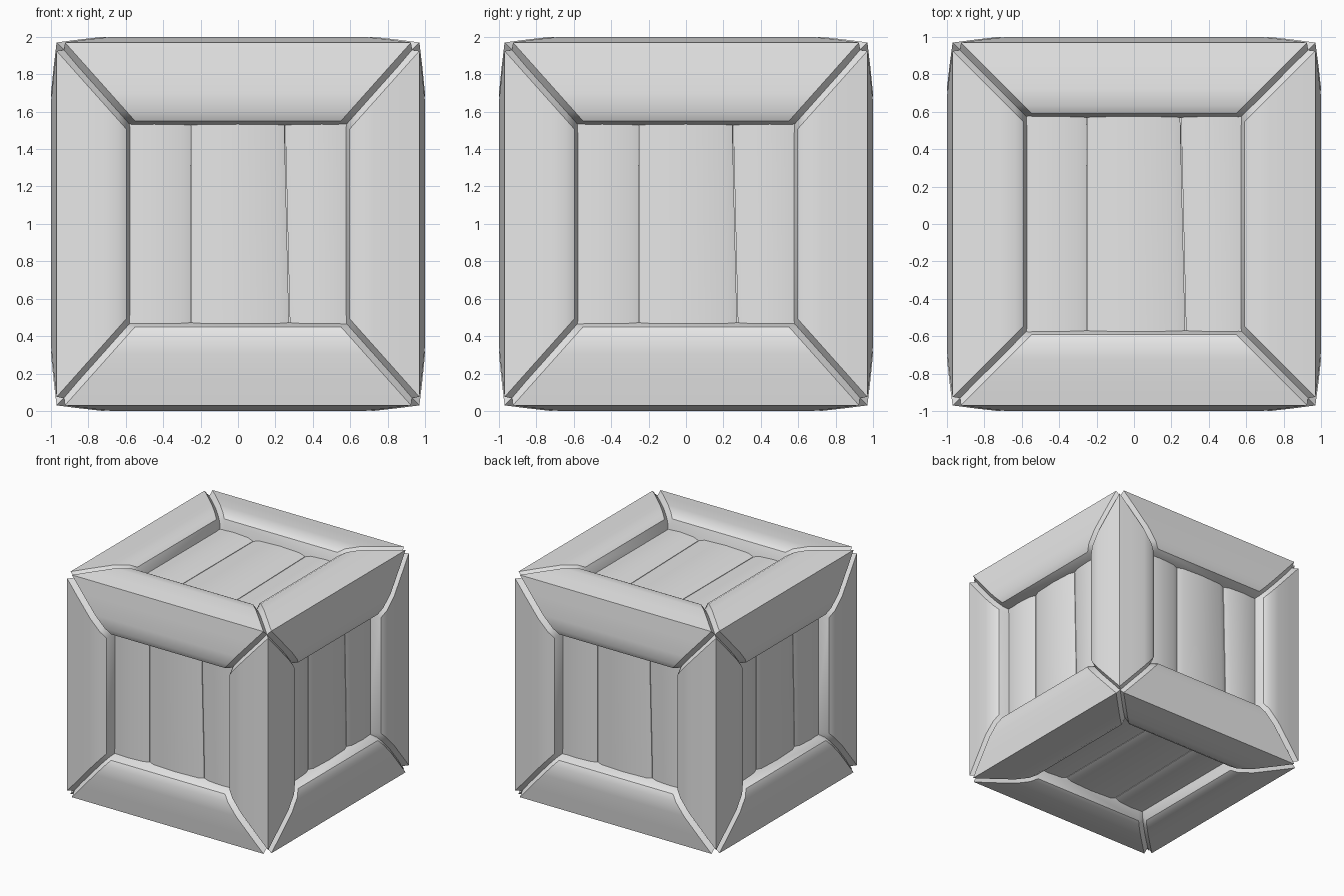
import bpy, bmesh, math
from mathutils import Vector

cube = bpy.data.objects.get("Cube")
if cube:
    bpy.data.objects.remove(cube, do_unlink=True)

grey = bpy.data.materials.new("plain_grey")
grey.use_nodes = True
colour = (0.8, 0.8, 0.8, 1)
grey.diffuse_color = colour
grey.node_tree.nodes["Principled BSDF"].inputs["Base Color"].default_value = colour

CORNER = 0.97                  # sharp outer edge of the frame
MID = Vector((0, 0, 1))
AXES = [Vector((1, 0, 0)), Vector((0, 1, 0)), Vector((0, 0, 1))]
# One beam face: (fraction across the width, height from the crate centre)
BEAM = [(0.3, 0.985), (0.65, 1.0), (0.88, 0.99), (1.0, 0.965), (1.06, 0.84)]


def finish(name, bm):
    bmesh.ops.recalc_face_normals(bm, faces=bm.faces)
    mesh = bpy.data.meshes.new(name)
    bm.to_mesh(mesh)
    bm.free()
    mesh.materials.append(grey)
    mesh.shade_smooth()
    mesh.set_sharp_from_angle(angle=math.radians(35))
    obj = bpy.data.objects.new(name, mesh)
    bpy.context.collection.objects.link(obj)


def loft(name, rings):
    """Skin closed rings and cap both ends."""
    bm = bmesh.new()
    rows = [[bm.verts.new(p + MID) for p in ring] for ring in rings]
    for r0, r1 in zip(rows, rows[1:]):
        for i in range(len(r0)):
            j = (i + 1) % len(r0)
            bm.faces.new((r0[i], r0[j], r1[j], r1[i]))
    bm.faces.new(rows[0])
    bm.faces.new(rows[-1])
    finish(name, bm)


def width(face, across):
    """Beam width on a face; rails on the upright faces are wider."""
    return 0.42 if across == 2 else 0.375 if face != 2 else 0.38


def beam(name, a, b, c, sb, sc):
    """Mitred beam along axis a, on the edge between faces b and c."""
    def ring(side, drop, gap):
        pts = []
        for face, other, flip in ((b, c, False), (c, b, True)):
            part = []
            for t, h in BEAM:
                across = CORNER - t * width(face, other)
                end = CORNER - t * width(face, a) - gap
                p = Vector()
                p[a] = side * end
                p[face] = h - (drop if t <= 1 else 0)
                p[other] = across
                part.append(p)
            pts.append(part)
        p = Vector()
        p[a] = side * (CORNER - (gap if gap else drop))
        p[b] = p[c] = CORNER - drop
        pts = pts[0][::-1] + [p] + pts[1]
        for q in pts:
            q[b] *= sb
            q[c] *= sc
        return pts

    loft(name, [ring(-1, 0.04, 0), ring(-1, 0, 0.045),
                ring(1, 0, 0.045), ring(1, 0.04, 0)])


def plank(name, n, v, low, high):
    """Slightly crowned board; low and high give its edges at each end."""
    u = v.cross(n)
    rings = []
    for k, (u0, u1) in zip((-1, 1), (low, high)):
        m = (u0 + u1) / 2
        shape = [(u0, 0.75), (u0, 0.855), (u0 + 0.05, 0.872), (m, 0.88),
                 (u1 - 0.05, 0.872), (u1, 0.855), (u1, 0.75)]
        rings.append([u * x + n * h + v * (k * 0.64) for x, h in shape])
    loft(name, rings)


# Frame: four beams along each axis
for a, kind in enumerate(("cross_rail", "side_rail", "corner_post")):
    b, c = (a + 1) % 3, (a + 2) % 3
    for sb in (-1, 1):
        for sc in (-1, 1):
            beam(kind, a, b, c, sb, sc)

# Panels: three boards on every face
X, Y, Z = AXES
for label, n, v in (("front", -Y, Z), ("back", Y, Z), ("left", X, Z),
                    ("right", -X, Z), ("top", Z, Y), ("bottom", -Z, Y)):
    plank(label + "_plank_a", n, v, (-0.64, -0.255), (-0.64, -0.255))
    plank(label + "_plank_b", n, v, (-0.25, 0.275), (-0.25, 0.245))
    plank(label + "_plank_c", n, v, (0.28, 0.64), (0.25, 0.64))
